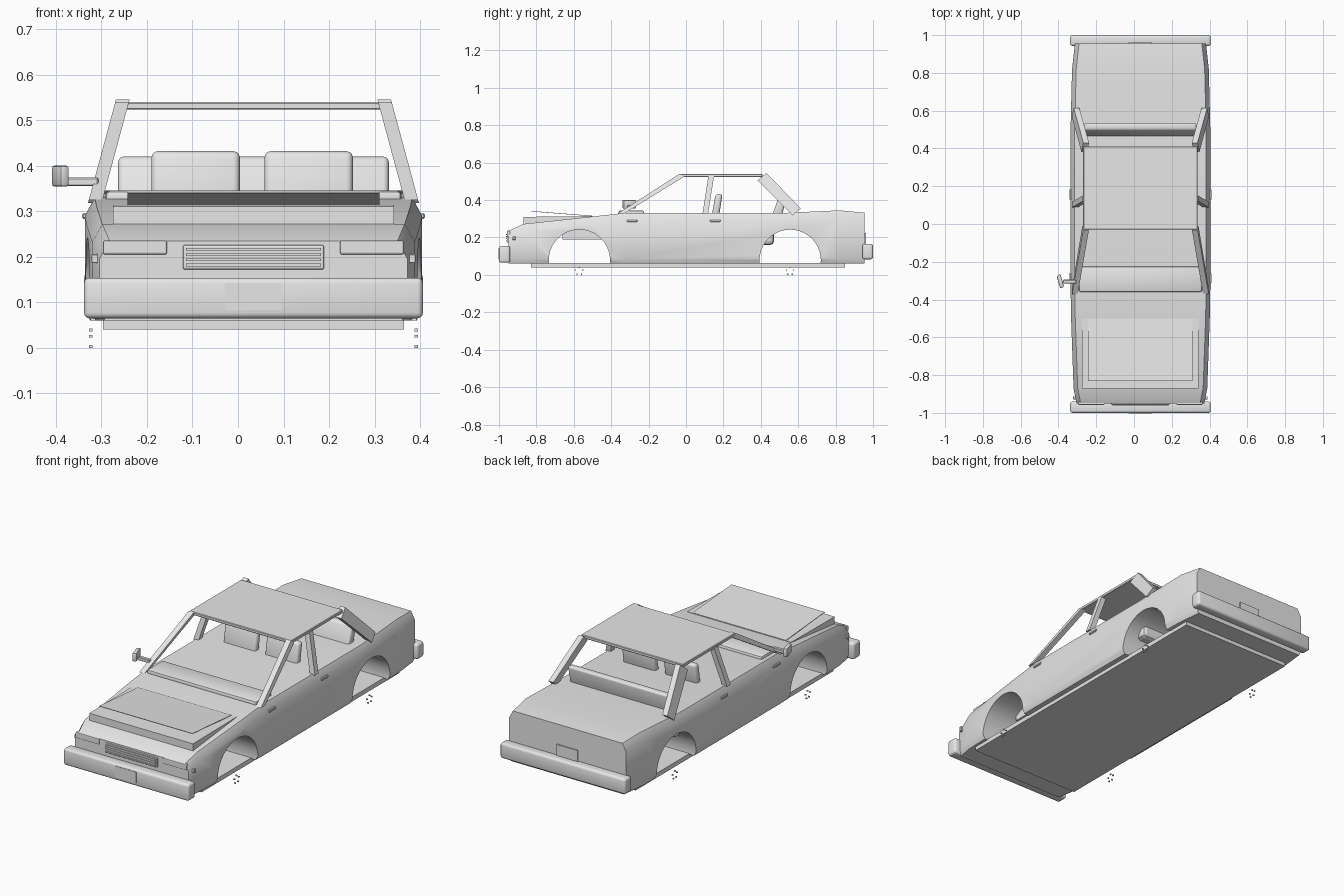
import bpy, bmesh, math
from mathutils import Matrix

cube = bpy.data.objects.get("Cube")
if cube:
    bpy.data.objects.remove(cube, do_unlink=True)

CX = 0.034  # body centre line, shifted because only one door mirror is fitted

grey = bpy.data.materials.new("light_grey")
grey.use_nodes = True
grey.diffuse_color = (0.8, 0.8, 0.8, 1)
grey.node_tree.nodes["Principled BSDF"].inputs["Base Color"].default_value = (0.8, 0.8, 0.8, 1)


def finish(name, bm, bevel=0, segments=2):
    """Turn a bmesh into a named, coloured object centred on the body line."""
    if bevel:
        bmesh.ops.bevel(bm, geom=bm.edges[:], offset=bevel, segments=segments,
                        profile=0.5, affect='EDGES', clamp_overlap=True)
    bmesh.ops.recalc_face_normals(bm, faces=bm.faces)
    bmesh.ops.translate(bm, verts=bm.verts, vec=(CX, 0, 0))
    mesh = bpy.data.meshes.new(name)
    bm.to_mesh(mesh)
    bm.free()
    mesh.materials.append(grey)
    obj = bpy.data.objects.new(name, mesh)
    bpy.context.collection.objects.link(obj)
    return obj


def loft(name, rings, bevel=0, segments=2):
    """Skin a list of equal closed rings and cap both ends."""
    bm = bmesh.new()
    rows = [[bm.verts.new(p) for p in ring] for ring in rings]
    n = len(rows[0])
    for a, b in zip(rows, rows[1:]):
        for i in range(n):
            j = (i + 1) % n
            bm.faces.new((a[i], a[j], b[j], b[i]))
    bm.faces.new(rows[0])
    bm.faces.new(rows[-1])
    return finish(name, bm, bevel, segments)


def prism(name, profile, x0, x1, bevel=0, segments=2):
    """Extrude a side profile (y, z) across x."""
    return loft(name, [[(x, y, z) for y, z in profile] for x in (x0, x1)], bevel, segments)


def box(name, x, y, z, bevel=0, segments=2):
    profile = [(y[0], z[0]), (y[1], z[0]), (y[1], z[1]), (y[0], z[1])]
    return prism(name, profile, x[0], x[1], bevel, segments)


def smooth(obj):
    bpy.ops.object.select_all(action='DESELECT')
    obj.select_set(True)
    bpy.context.view_layer.objects.active = obj
    bpy.ops.object.shade_smooth_by_angle(angle=math.radians(35))


# Body shell: stations from nose to tail as (y, half width, top height)
stations = [(-0.95, 0.338, 0.235), (-0.87, 0.354, 0.272), (-0.5, 0.367, 0.312),
            (-0.33, 0.37, 0.33), (0.5, 0.37, 0.33), (0.82, 0.362, 0.345),
            (0.955, 0.347, 0.332)]
rings = []
for y, w, top in stations:
    half = [(w - 0.012, 0.06), (w, 0.085), (w, top - 0.04), (w - 0.022, top)]
    rings.append([(x, y, z) for x, z in half] + [(-x, y, z) for x, z in reversed(half)])
body = loft("body_shell", rings)

# Wheel arches cut right through the shell
for arch_y in (-0.57, 0.557):
    bm = bmesh.new()
    bmesh.ops.create_cone(bm, cap_ends=True, segments=40, radius1=0.164, radius2=0.164, depth=1,
                          matrix=Matrix.Translation((0, arch_y, 0.078)) @ Matrix.Rotation(math.pi / 2, 4, 'Y'))
    cutter = finish("arch_cutter", bm)
    cutter.hide_render = True
    mod = body.modifiers.new("arch", 'BOOLEAN')
    mod.operation = 'DIFFERENCE'
    mod.solver = 'EXACT'
    mod.object = cutter
    bpy.context.view_layer.objects.active = body
    bpy.ops.object.modifier_apply(modifier=mod.name)
    bpy.data.objects.remove(cutter, do_unlink=True)
smooth(body)

# Underside
box("floor_plate", (-0.33, 0.33), (-0.83, 0.85), (0.04, 0.064))
box("engine_tray", (-0.2, 0.2), (-0.66, -0.43), (0.19, 0.26))
box("rear_seat_base", (-0.295, 0.295), (0.36, 0.47), (0.16, 0.25), 0.02)

# Bumpers and number plates
for name, y, z in (("front_bumper", (-1.0, -0.94), (0.065, 0.154)),
                   ("rear_bumper", (0.943, 1.0), (0.083, 0.166))):
    smooth(box(name, (-0.372, 0.372), y, z, 0.012, 3))
box("front_plate", (-0.062, 0.062), (-1.002, -0.99), (0.083, 0.143))
box("rear_plate", (-0.062, 0.062), (0.95, 0.962), (0.165, 0.225))

# Bonnet bulge with its tilted panel
prism("bonnet_bulge", [(-0.87, 0.265), (-0.5, 0.295), (-0.5, 0.314), (-0.87, 0.31)], -0.308, 0.308)
prism("bonnet_panel", [(-0.83, 0.339), (-0.5, 0.313), (-0.5, 0.316), (-0.83, 0.342)], -0.277, 0.277)

# Grille
box("grille", (-0.155, 0.155), (-0.957, -0.94), (0.172, 0.226), 0.004)
for i in range(4):
    z = 0.179 + 0.0115 * i
    box("grille_slat", (-0.148, 0.148), (-0.962, -0.95), (z, z + 0.006))

# Cabin: roof, dashboard and seats
box("roof", (-0.303, 0.303), (-0.03, 0.41), (0.523, 0.54), 0.003, 1)
smooth(box("dashboard", (-0.325, 0.325), (-0.36, -0.225), (0.315, 0.345), 0.01))
smooth(prism("rear_seat_back", [(0.455, 0.3), (0.51, 0.3), (0.537, 0.42), (0.497, 0.42)],
             -0.297, 0.297, 0.012, 3))
for x in (-0.127, 0.121):
    smooth(prism("front_seat_back", [(0.135, 0.3), (0.175, 0.3), (0.195, 0.432), (0.158, 0.432)],
                 x - 0.097, x + 0.097, 0.014, 3))


# Roof pillars lean inwards as they rise
def lean(z):
    return 0.36 - (z - 0.33) * 0.27


pillars = {
    "windscreen_pillar": [(-0.37, 0.325), (-0.335, 0.325), (-0.01, 0.525), (-0.035, 0.54)],
    "door_pillar": [(0.088, 0.325), (0.118, 0.325), (0.15, 0.53), (0.12, 0.53)],
    "rear_pillar": [(0.57, 0.318), (0.614, 0.355), (0.43, 0.545), (0.382, 0.505)],
}
for side, label in ((1, "left"), (-1, "right")):
    for name, profile in pillars.items():
        loft(f"{label}_{name}", [[(side * (lean(z) - inset), y, z) for y, z in profile]
                                 for inset in (0, 0.03)])

    # Headlamp, side marker and door handles
    xs = sorted((side * 0.19, side * 0.33))
    box(f"{label}_headlamp", xs, (-0.957, -0.94), (0.205, 0.236), 0.004)
    xs = sorted((side * 0.335, side * 0.356))
    box(f"{label}_side_marker", xs, (-0.928, -0.912), (0.186, 0.206), 0.002, 1)
    xs = sorted((side * 0.36, side * 0.376))
    for y in (-0.315, 0.128):
        box(f"{label}_door_handle", xs, (y, y + 0.056), (0.283, 0.296), 0.003, 1)

    # Wheel nuts, five to a hub
    for hub_y in (-0.571, 0.556):
        for i in range(5):
            a = math.tau * i / 5
            y, z = hub_y + 0.02 * math.sin(a), 0.0195 + 0.02 * math.cos(a)
            xs = sorted((side * 0.353, side * 0.361))
            box(f"{label}_wheel_nut", xs, (y - 0.003, y + 0.003), (z - 0.003, z + 0.003))

# Door mirror, fitted on the right only
box("mirror_arm", (-0.41, -0.34), (-0.315, -0.295), (0.355, 0.374), 0.003, 1)
ring = [(-0.444, -0.275), (-0.424, -0.265), (-0.404, -0.332), (-0.424, -0.342)]
smooth(loft("mirror_housing", [[(x, y, z) for x, y in ring] for z in (0.354, 0.4)], 0.006))
